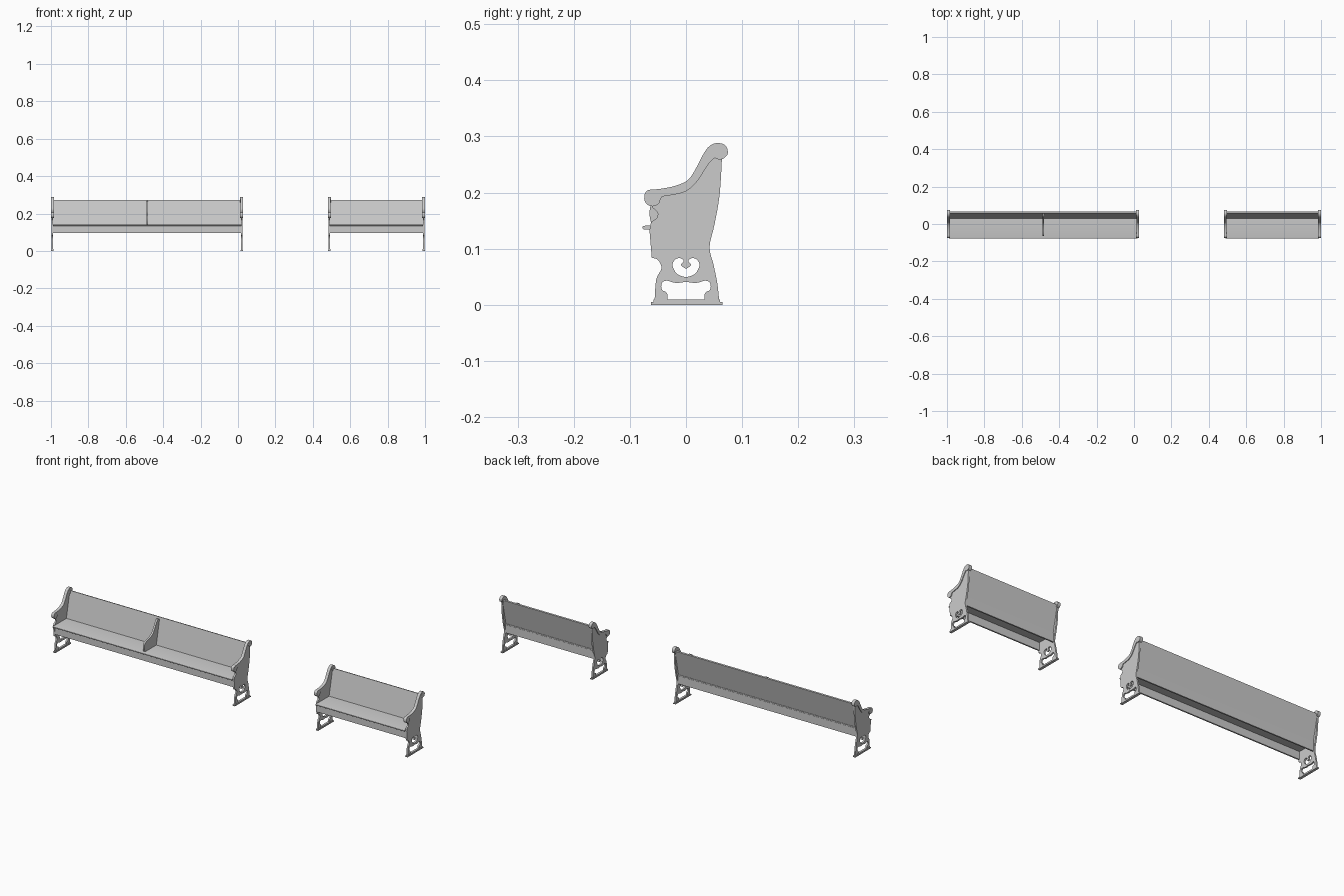
import bpy, math
from mathutils import Matrix

if "Cube" in bpy.data.objects:
    bpy.data.objects.remove(bpy.data.objects["Cube"])

TURN = Matrix(((0, 0, 1, 0), (1, 0, 0, 0), (0, 1, 0, 0), (0, 0, 0, 1)))


def smooth(pts, n=4):
    """Open Catmull-Rom run through the points; runs meet at sharp corners."""
    out = []
    p = [pts[0]] + list(pts) + [pts[-1]]
    for i in range(1, len(p) - 2):
        a, b, c, d = p[i - 1:i + 3]
        for k in range(n):
            t = k / n
            out.append(tuple(0.5 * (2 * b[j] + (c[j] - a[j]) * t
                       + (2 * a[j] - 5 * b[j] + 4 * c[j] - d[j]) * t * t
                       + (3 * b[j] - a[j] - 3 * c[j] + d[j]) * t ** 3) for j in (0, 1)))
    return out + [tuple(pts[-1])]


def mirrored(half):
    return half + [(-y, z) for y, z in reversed(half[:-1])]


def profile_mesh(name, loops, thick):
    """Extrude closed (y, z) loops along x; inner loops become holes."""
    cu = bpy.data.curves.new(name, 'CURVE')
    cu.dimensions, cu.fill_mode, cu.extrude = '2D', 'BOTH', thick / 2
    for loop in loops:
        s = cu.splines.new('POLY')
        s.points.add(len(loop) - 1)
        for pt, (y, z) in zip(s.points, loop):
            pt.co = (y, z, 0, 1)
        s.use_cyclic_u = True
    ob = bpy.data.objects.new(name, cu)
    bpy.context.collection.objects.link(ob)
    dg = bpy.context.evaluated_depsgraph_get()
    me = bpy.data.meshes.new_from_object(ob.evaluated_get(dg))
    bpy.data.objects.remove(ob)
    me.transform(TURN)
    me.name = name
    return me


def place(name, me, x):
    ob = bpy.data.objects.new(name, me)
    ob.location.x = x
    bpy.context.collection.objects.link(ob)
    return ob


def rect(y0, y1, z0, z1):
    return [(y0, z0), (y1, z0), (y1, z1), (y0, z1)]


def disc(y, z, r, n=24):
    return [(y + r * math.cos(2 * math.pi * i / n), z + r * math.sin(2 * math.pi * i / n))
            for i in range(n)]


# Scrolled armrest outline
arm = smooth([(-.046, .188), (-.049, .180), (-.060, .176), (-.072, .183), (-.074, .196),
              (-.067, .2045), (-.047, .2065), (-.021, .2115), (.003, .222), (.017, .242),
              (.030, .267), (.042, .283), (.058, .2885), (.072, .281), (.0735, .267),
              (.060, .2585)]) + smooth([(.052, .2625), (.040, .251), (.019, .219),
                                        (-.003, .201), (-.042, .193)])

# End panel: top, back edge, foot arch, front edge
arch = mirrored(smooth([(.033, .008), (.034, .021), (.043, .027), (.043, .039),
                        (.034, .043), (.018, .039), (0, .041)]))
panel = (smooth([(-.055, .190), (-.02, .205), (.005, .215), (.022, .240), (.045, .270), (.060, .270)])
         + smooth([(.064, .260), (.060, .197), (.051, .144), (.042, .103),
                   (.049, .072), (.056, .037), (.059, .008)])
         + arch
         + smooth([(-.056, .008), (-.053, .045), (-.044, .064), (-.047, .076), (-.053, .082)])
         + [(-.061, .084)]
         + smooth([(-.065, .132), (-.062, .147), (-.052, .155), (-.051, .165), (-.060, .173)]))
# Pierced opening with a hanging heart
heart = mirrored(smooth([(0, .049), (.016, .055), (.024, .070), (.019, .081), (.010, .083),
                         (.004, .078), (.009, .071), (0, .064)]))[:-1]

end_parts = [
    ("end_panel", profile_mesh("end_panel", [panel, heart], .008)),
    ("armrest", profile_mesh("armrest", [arm], .015)),
    ("top_scroll", profile_mesh("top_scroll", [disc(.060, .2735, .0145)], .016)),
    ("arm_scroll", profile_mesh("arm_scroll", [disc(-.060, .190, .0145)], .016)),
    ("foot_plate", profile_mesh("foot_plate", [rect(-.062, .065, 0, .005)], .013)),
    ("foot_step", profile_mesh("foot_step", [rect(-.058, .061, .005, .009)], .0105)),
]

# Boards running between the ends
seat = smooth([(-.073, .134), (-.077, .1355), (-.077, .1395), (-.073, .141)]) + \
    [(.040, .141), (.040, .134)]
boards = [
    ("seat", seat),
    ("front_apron", rect(-.062, -.055, .095, .134)),
    ("back_rest", [(.030, .139), (.037, .137), (.066, .271), (.059, .273)]),
    ("rear_rail", rect(.034, .041, .095, .136)),
]

for label, x0, x1 in (("long", -.992, .020), ("short", .488, .992)):
    for side, x in (("left", x0), ("right", x1)):
        for part, me in end_parts:
            place(f"{label}_{side}_{part}", me, x)
    for part, loop in boards:
        name = f"{label}_{part}"
        place(name, profile_mesh(name, [loop], x1 - x0 - .004), (x0 + x1) / 2)

# Middle divider on the long bench
divider = smooth([(-.060, .140), (-.065, .160), (-.061, .182), (-.045, .191), (-.020, .197),
                  (.003, .209), (.020, .234), (.036, .260), (.046, .267), (.058, .262)]) + [(.034, .140)]
place("middle_divider", profile_mesh("middle_divider", [divider], .009), -.486)

# Smooth the curved edges
for ob in bpy.context.scene.objects:
    ob.select_set(True)
    bpy.context.view_layer.objects.active = ob
bpy.ops.object.shade_smooth_by_angle(angle=math.radians(35))
